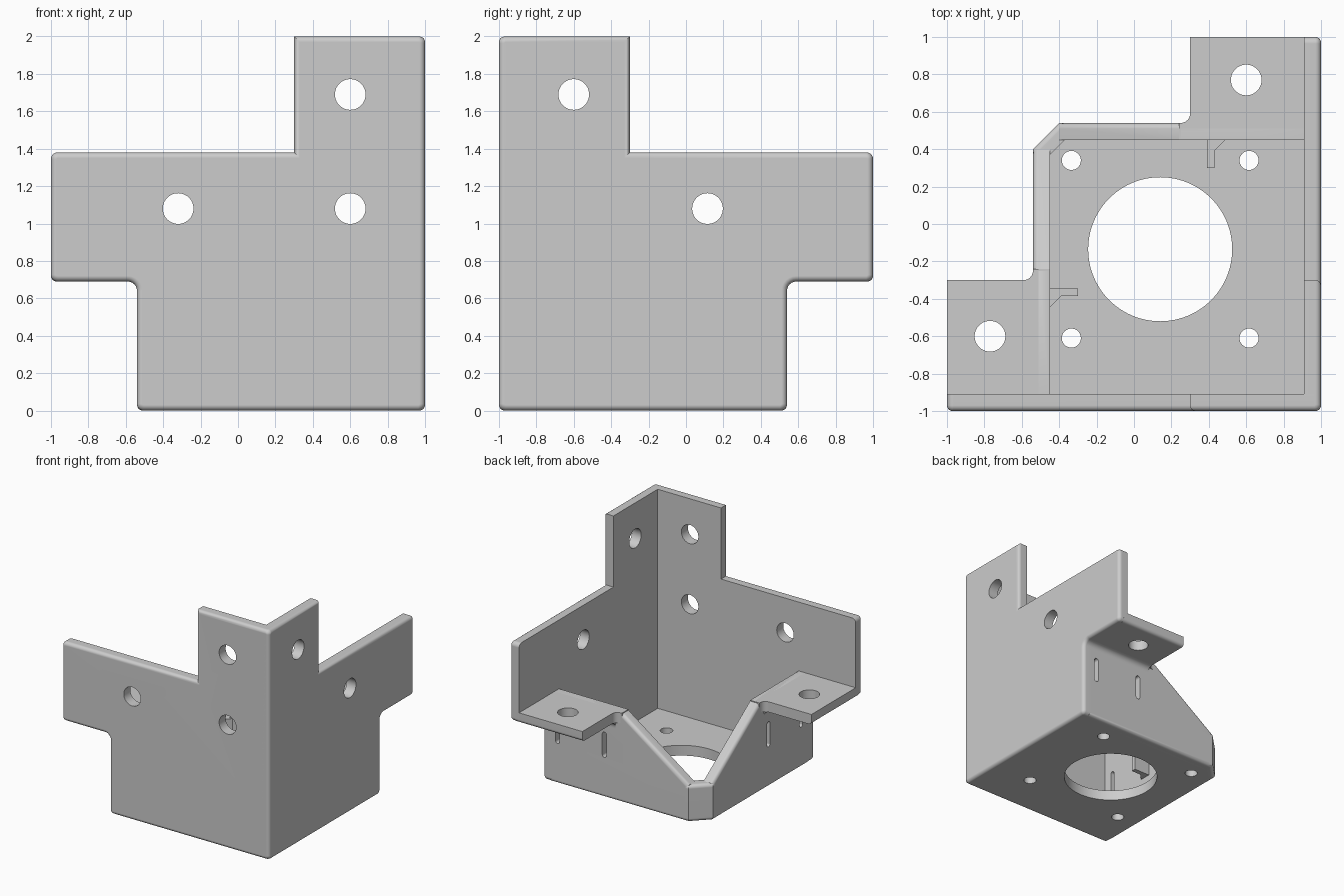
import bpy, bmesh, math
from mathutils import Vector

cube = bpy.data.objects.get("Cube")
if cube:
    bpy.data.objects.remove(cube, do_unlink=True)

T = 0.09        # wall thickness
R = 0.03        # outer edge rounding

grey = bpy.data.materials.new("plain grey")
grey.use_nodes = True
colour = (0.604, 0.604, 0.604, 1)
grey.diffuse_color = colour
grey.node_tree.nodes["Principled BSDF"].inputs["Base Color"].default_value = colour


# Ways to place a profile: upright across x, lying flat, and their diagonal mirrors
def upright(u, v, d):
    return Vector((u, d, v))


def flat(u, v, d):
    return Vector((u, v, d))


def mirrored(place):
    def placed(u, v, d):
        p = place(u, v, d)
        return Vector((-p.y, -p.x, p.z))
    return placed


def outline(points, steps=6):
    """Polygon whose corners given as (u, v, radius) are filleted."""
    result = []
    for i, p in enumerate(points):
        corner = Vector(p[:2])
        if len(p) == 2:
            result.append(corner)
            continue
        radius = p[2]
        a = (Vector(points[i - 1][:2]) - corner).normalized()
        b = (Vector(points[(i + 1) % len(points)][:2]) - corner).normalized()
        half = a.angle(b) / 2
        centre = corner + (a + b).normalized() * radius / math.sin(half)
        reach = radius / math.tan(half)
        start = (corner + a * reach - centre).normalized()
        end = (corner + b * reach - centre).normalized()
        for k in range(steps + 1):
            t = k / steps
            direction = start * math.sin((1 - t) * (math.pi - 2 * half)) \
                + end * math.sin(t * (math.pi - 2 * half))
            result.append(centre + direction.normalized() * radius)
    return result


def circle(u, v, r, n=48):
    angles = [2 * math.pi * k / n for k in range(n)]
    return [Vector((u + r * math.cos(a), v + r * math.sin(a))) for a in angles]


def slot(u, low, high, half=0.02):
    r = half * 0.95
    return outline([(u - half, low, r), (u + half, low, r),
                    (u + half, high, r), (u - half, high, r)])


def prism(name, points, place, near, far, rim=None, both=False):
    """Extruded profile; near face edges chosen by rim (or both faces') are rounded."""
    bm = bmesh.new()
    front = [bm.verts.new(place(p.x, p.y, near)) for p in points]
    back = [bm.verts.new(place(p.x, p.y, far)) for p in points]
    bm.faces.new(front)
    bm.faces.new(back[::-1])
    n = len(points)
    for i in range(n):
        j = (i + 1) % n
        bm.faces.new((front[j], front[i], back[i], back[j]))
    bmesh.ops.recalc_face_normals(bm, faces=bm.faces[:])
    if rim:
        loops = [front, back] if both else [front]
        edges = [bm.edges.get((loop[i], loop[(i + 1) % n])) for loop in loops
                 for i in range(n) if rim(points[i]) and rim(points[(i + 1) % n])]
        bmesh.ops.bevel(bm, geom=edges, offset=R, offset_type='OFFSET', segments=4,
                        profile=0.5, affect='EDGES', clamp_overlap=False)
    mesh = bpy.data.meshes.new(name)
    bm.to_mesh(mesh)
    bm.free()
    mesh.materials.append(grey)
    obj = bpy.data.objects.new(name, mesh)
    bpy.context.collection.objects.link(obj)
    return obj


def part(name, points, place, near, far, rim=None, holes=(), both=False):
    obj = prism(name, points, place, near, far, rim, both)
    bpy.ops.object.select_all(action='DESELECT')
    bpy.context.view_layer.objects.active = obj
    obj.select_set(True)
    for hole in holes:
        cutter = prism("cutter", hole, place, min(near, far) - 0.05, max(near, far) + 0.05)
        cutter.hide_render = True
        mod = obj.modifiers.new("hole", 'BOOLEAN')
        mod.operation = 'DIFFERENCE'
        mod.solver = 'EXACT'
        mod.object = cutter
        bpy.ops.object.modifier_apply(modifier=mod.name)
        bpy.data.objects.remove(cutter, do_unlink=True)
    bpy.ops.object.shade_smooth_by_angle(angle=math.radians(35))
    normals = obj.modifiers.new("flat faces", 'WEIGHTED_NORMAL')
    normals.keep_sharp = True


def everywhere(p):
    return True


# Two tall stepped plates meeting at the corner
c = 0.035
plate = outline([(-0.54, 0, c), (1, 0, c), (1, 2, c), (0.3, 2), (0.3, 1.38),
                 (-1, 1.38, c), (-1, 0.69, c), (-0.54, 0.69, 0.05)])
bolt = 0.082
part("front_plate", plate, upright, -1, -1 + T, everywhere,
     [circle(0.6, 1.69, bolt), circle(0.6, 1.08, bolt), circle(-0.32, 1.08, bolt)])
part("side_plate", plate, mirrored(upright), -1, -1 + T, everywhere,
     [circle(0.6, 1.69, bolt), circle(-0.115, 1.08, bolt)])

# Floor between the walls, with the large opening and four screw holes
floor = outline([(-0.5, -0.95), (0.95, -0.95), (0.95, 0.5), (-0.37, 0.5), (-0.5, 0.37)])
screws = [circle(x, y, 0.051, 32) for x in (-0.335, 0.615) for y in (-0.61, 0.34)]
part("floor", floor, flat, 0, T, None, [circle(0.14, -0.135, 0.385, 96)] + screws)

# Chamfered post where the two low walls meet
post = outline([(-0.54, 0.36), (-0.54, 0.4), (-0.4, 0.54), (-0.36, 0.54),
                (-0.36, 0.45), (-0.37, 0.45), (-0.45, 0.37), (-0.45, 0.36)])
part("corner_post", post, flat, 0.32, 0,
     lambda p: p.x < -0.5 or p.y > 0.5, both=True)

# Sloped walls, shelves, coves and cable fins, once for each side
for side, wrap, shift in (("back", lambda f: f, 0), ("left", mirrored, 0.045)):
    wall = outline([(0.94, 0), (0.94, 0.78), (0.25, 0.78), (-0.4, 0.32), (-0.4, 0)])
    part(side + "_wall", wall, wrap(upright), 0.54, 0.54 - T, everywhere,
         [slot(0.41 - shift, 0.35, 0.57), slot(0.86 - shift, 0.35, 0.57)])

    shelf = outline([(0.95, 0.45), (0.95, 1), (0.3, 1), (0.3, 0.54, 0.05),
                     (0.24, 0.54), (0.24, 0.45)])
    part(side + "_shelf", shelf, wrap(flat), 0.69, 0.69 + T,
         lambda p: p.y > 0.99, [circle(0.6, 0.77, bolt)])

    # Cove under the shelf, drawn in the plane of the facing plate
    cove = outline([(-0.6, 0.69), (-0.54, 0.69, 0.05), (-0.54, 0.63), (-0.5, 0.63),
                    (-0.5, 0.74), (-0.6, 0.74)])
    facing = mirrored(upright) if side == "back" else upright
    part(side + "_shelf_cove", cove, facing, -0.95, -0.3)

    a, b = 0.39 - shift, 0.43 - shift
    fin = outline([(a, 0.3), (b, 0.3), (b, 0.39), (b + 0.06, 0.45), (a, 0.45)])
    part(side + "_cable_fin", fin, wrap(flat), 0.33, 0.58)
